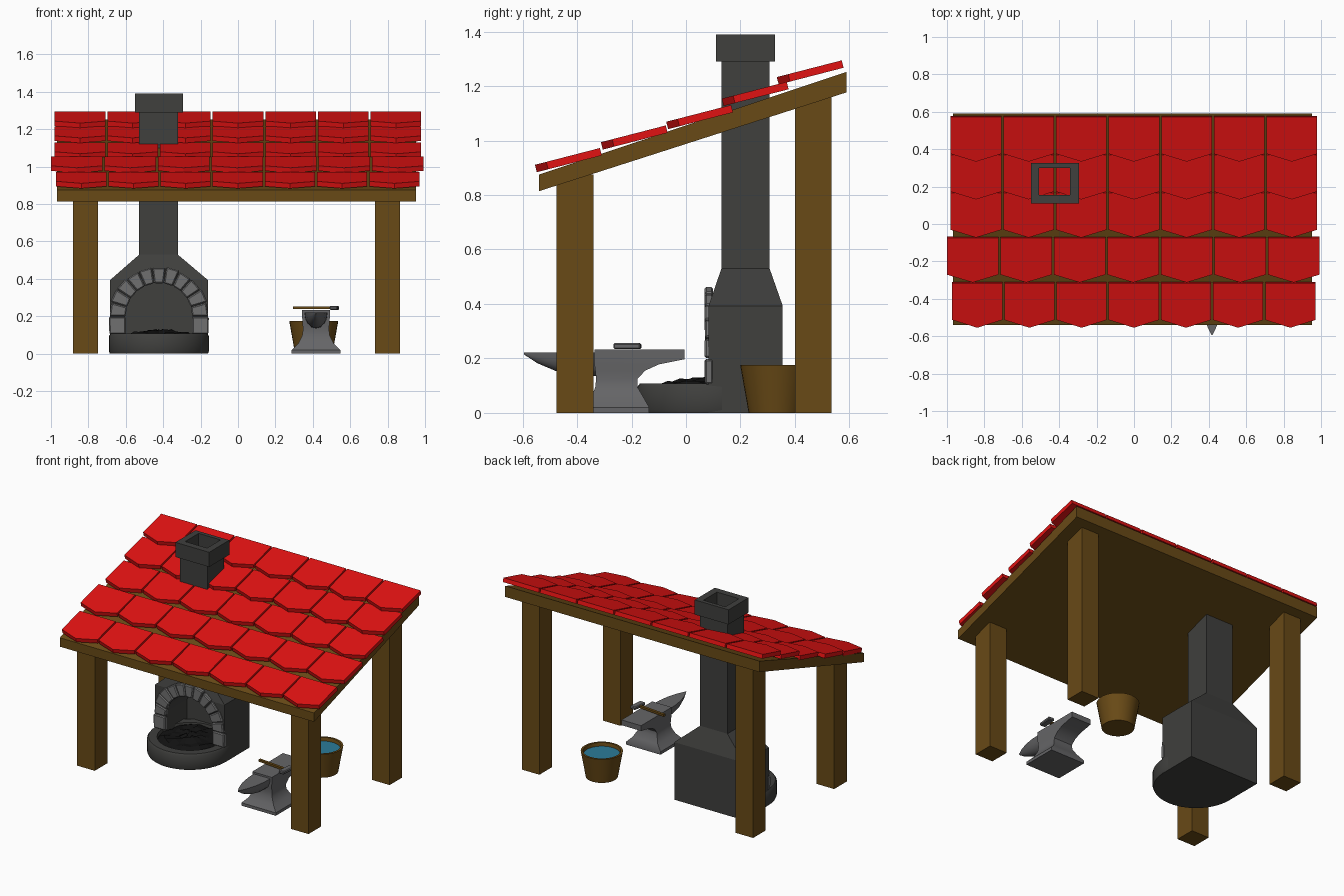
import bpy, bmesh, math, random
from mathutils import Vector

if "Cube" in bpy.data.objects:
    bpy.data.objects.remove(bpy.data.objects["Cube"])

random.seed(4)


def material(name, r, g, b):
    m = bpy.data.materials.new(name)
    m.diffuse_color = (r, g, b, 1)
    m.use_nodes = True
    m.node_tree.nodes["Principled BSDF"].inputs["Base Color"].default_value = m.diffuse_color
    return m


WOOD = material("wood", 0.14, 0.068, 0.008)
RED = material("red_tile", 0.75, 0.006, 0.006)
STONE = material("dark_stone", 0.05, 0.05, 0.047)
PALE = material("pale_stone", 0.16, 0.16, 0.16)
IRON = material("iron", 0.13, 0.13, 0.135)
COAL = material("coal", 0.006, 0.006, 0.006)
WATER = material("water", 0.025, 0.2, 0.32)


def loft(name, rings, mat=None, smooth=None):
    """Skin a list of equal-length rings and cap both ends."""
    bm = bmesh.new()
    vs = [[bm.verts.new(p) for p in ring] for ring in rings]
    n = len(vs[0])
    for a, b in zip(vs, vs[1:]):
        for i in range(n):
            j = (i + 1) % n
            bm.faces.new((a[i], a[j], b[j], b[i]))
    bm.faces.new(vs[0])
    bm.faces.new(vs[-1])
    bmesh.ops.recalc_face_normals(bm, faces=bm.faces)
    me = bpy.data.meshes.new(name)
    bm.to_mesh(me)
    bm.free()
    ob = bpy.data.objects.new(name, me)
    bpy.context.collection.objects.link(ob)
    if mat:
        me.materials.append(mat)
    if smooth:
        bpy.ops.object.select_all(action='DESELECT')
        bpy.context.view_layer.objects.active = ob
        ob.select_set(True)
        bpy.ops.object.shade_smooth_by_angle(angle=math.radians(smooth))
    return ob


def rect(x0, x1, y0, y1, z):
    return [(x0, y0, z), (x1, y0, z), (x1, y1, z), (x0, y1, z)]


def circle(cx, cy, r, z, n=32):
    return [(cx + r * math.cos(2 * math.pi * i / n), cy + r * math.sin(2 * math.pi * i / n), z)
            for i in range(n)]


def box(name, x0, x1, y0, y1, z0, z1, mat):
    return loft(name, [rect(x0, x1, y0, y1, z0), rect(x0, x1, y0, y1, z1)], mat)


def bevel(ob, w):
    m = ob.modifiers.new("bevel", 'BEVEL')
    m.width = w
    m.segments = 1


# Posts
for side, x in (("left", -0.882), ("right", 0.733)):
    box(f"{side}_front_post", x, x + 0.133, -0.476, -0.34, 0, 0.875, WOOD)
    box(f"{side}_back_post", x, x + 0.133, 0.4, 0.535, 0, 1.16, WOOD)

# Sloping roof slab
side = [(-0.54, 0.814), (0.59, 1.177), (0.59, 1.252), (-0.54, 0.875)]
loft("roof_slab", [[(x, y, z) for y, z in side] for x in (-0.968, 0.953)], WOOD)

# Rows of pointed tiles: centre y, centre z, left edge, spacing
rows = [(-0.432, 0.928, -0.972, 0.279), (-0.19, 1.011, -1.0, 0.286),
        (0.05, 1.086, -0.98, 0.2815), (0.254, 1.171, -0.98, 0.2815), (0.456, 1.25, -0.98, 0.2815)]
for i, (y, z, left, step) in enumerate(rows):
    w = step - 0.011
    outline = [(0, 0.123), (0, -0.08), (w / 2, -0.123), (w, -0.08), (w, 0.123)]
    ob = loft(f"tile_row_{i + 1}", [[(a, b, h) for a, b in outline] for h in (-0.014, 0.014)], RED)
    ob.location = (left, y, z)
    ob.rotation_euler.x = math.atan(0.258)
    arr = ob.modifiers.new("repeat", 'ARRAY')
    arr.count = 7
    arr.use_relative_offset = False
    arr.use_constant_offset = True
    arr.constant_offset_displace = (step, 0, 0)

# Forge body, hood, hollow chimney and cap in one skin
CX, CZ = -0.423, 0.2
body = (-0.685, -0.16, 0.083, 0.355)
neck = (-0.528, -0.322, 0.13, 0.307)
cap = (-0.55, -0.295, 0.11, 0.327)
hole = (-0.508, -0.342, 0.155, 0.3)
forge = loft("forge_chimney", [rect(*body, 0), rect(*body, 0.393), rect(*neck, 0.53), rect(*neck, 1.29),
                               rect(*cap, 1.29), rect(*cap, 1.39), rect(*hole, 1.39), rect(*hole, 1.0)], STONE)

# Arched fire opening cut from the body
arch = [(CX - 0.18, 0.05), (CX + 0.18, 0.05)]
arch += [(CX + 0.18 * math.cos(math.pi * k / 20), CZ + 0.18 * math.sin(math.pi * k / 20)) for k in range(21)]
cutter = loft("opening_cutter", [[(x, y, z) for x, z in arch] for y in (0.0, 0.31)])
cut = forge.modifiers.new("opening", 'BOOLEAN')
cut.operation = 'DIFFERENCE'
cut.object = cutter
bpy.context.view_layer.objects.active = forge
bpy.ops.object.modifier_apply(modifier=cut.name)
bpy.data.objects.remove(cutter)

# Round hearth with a recess, and its bed of coal
loft("hearth_base", [circle(CX, 0.088, r, z, 40) for r, z in
                     ((0.262, 0), (0.267, 0.012), (0.267, 0.095), (0.258, 0.107), (0.205, 0.107), (0.2, 0.07))],
     STONE, 40)
loft("coal_bed", [[(x, y, z + random.uniform(-0.012, 0.014)) for x, y, z in circle(CX, 0.09, r, h, 20)]
                  for r, h in ((0.205, 0.085), (0.165, 0.106), (0.12, 0.112), (0.07, 0.118), (0.025, 0.12))], COAL)


# Stones around the opening: eleven wedges and a jamb block each side
def stone(name, outline):
    y = 0.068 + random.uniform(0, 0.005)
    bevel(loft(name, [[(x, d, z) for x, z in outline] for d in (y, 0.1)], PALE), 0.006)


N = 11
for k in range(N):
    a0, a1 = math.pi * k / N + 0.008, math.pi * (k + 1) / N - 0.008
    r = 0.265 + random.uniform(-0.004, 0.004)
    stone(f"arch_stone_{k + 1}", [(CX + q * math.cos(a), CZ + q * math.sin(a))
                                  for q, a in ((0.178, a0), (r, a0), (r, a1), (0.178, a1))])
for s, name in ((-1, "left"), (1, "right")):
    stone(f"{name}_jamb_stone", [(CX + s * 0.178, 0.105), (CX + s * 0.265, 0.105),
                                 (CX + s * 0.267, 0.197), (CX + s * 0.178, 0.197)])

# Anvil body: flared foot, waist, overhanging heel
AX = 0.417
profile = [(0.13, -0.373, -0.135, 0), (0.13, -0.373, -0.135, 0.02), (0.095, -0.348, -0.155, 0.055),
           (0.074, -0.333, -0.178, 0.095), (0.07, -0.33, -0.178, 0.125), (0.071, -0.333, -0.15, 0.155),
           (0.073, -0.336, -0.1, 0.178), (0.074, -0.336, -0.005, 0.197), (0.074, -0.336, -0.005, 0.233)]
loft("anvil_body", [rect(AX - h, AX + h, a, b, z) for h, a, b, z in profile], IRON, 35)

# Anvil horn: flat top, rounded underside, tapering to the tip
horn = [(-0.33, 0.062, 0.135), (-0.40, 0.06, 0.137), (-0.476, 0.048, 0.153),
        (-0.545, 0.026, 0.182), (-0.594, 0.003, 0.214)]
loft("anvil_horn", [[(AX - h * math.cos(math.pi * k / 8), y, 0.221 - (0.221 - low) * math.sin(math.pi * k / 8))
                     for k in range(9)] for y, h, low in horn], IRON, 35)

# Hammer lying on the anvil
handle = box("hammer_handle", -0.22, 0.02, -0.009, 0.009, -0.007, 0.007, WOOD)
head = box("hammer_head", -0.021, 0.021, -0.05, 0.05, -0.011, 0.011, IRON)
bevel(head, 0.005)
for ob in (handle, head):
    ob.location = (0.515, -0.215, 0.245)
    ob.rotation_euler.z = math.radians(-6)

# Bucket and water
BX, BY = 0.405, 0.33
loft("bucket", [circle(BX, BY, r, z) for r, z in ((0.1, 0), (0.131, 0.175), (0.117, 0.175), (0.108, 0.12))], WOOD, 40)
loft("bucket_water", [circle(BX, BY, r, z) for r, z in ((0.11, 0.118), (0.115, 0.152))], WATER, 40)
